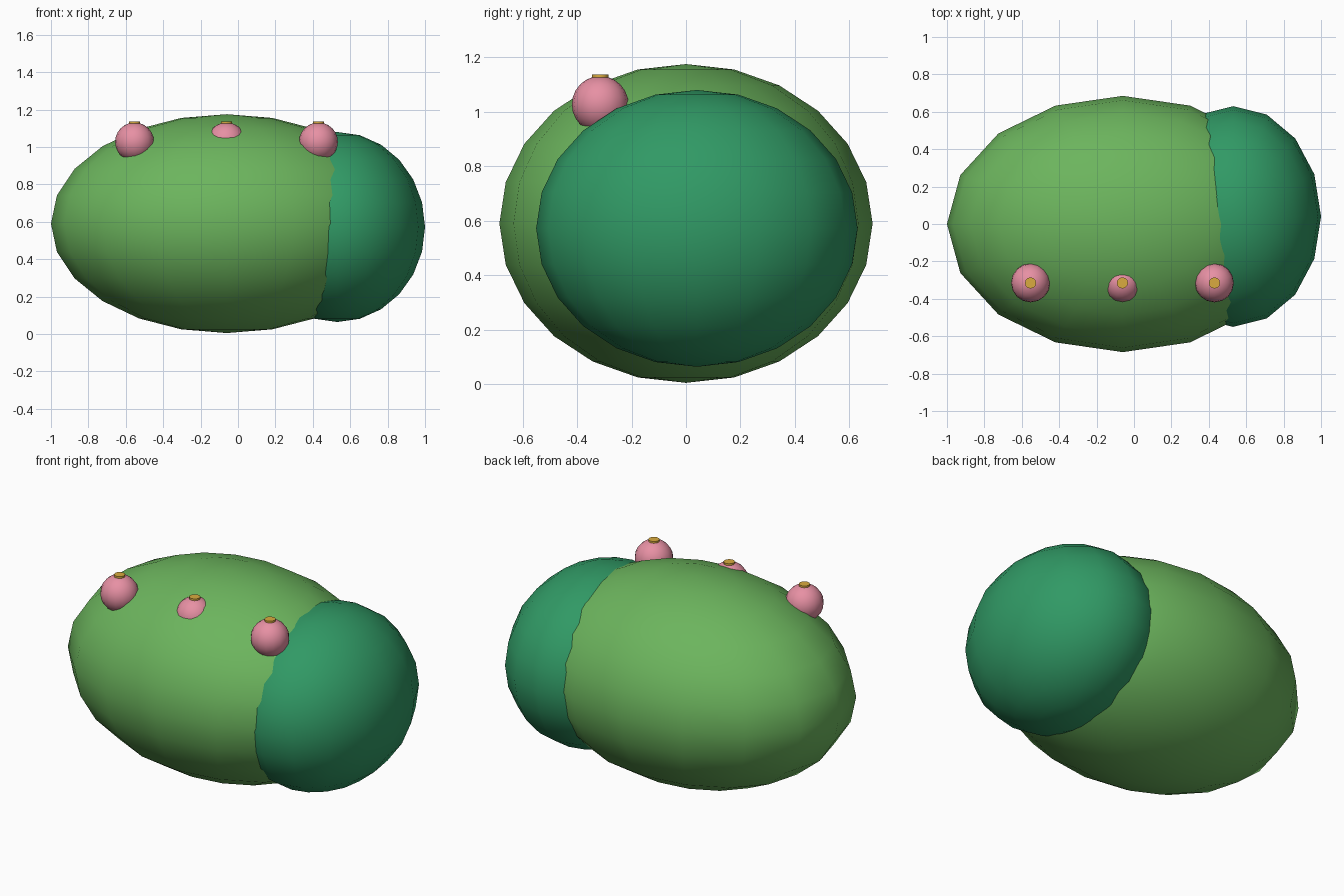
import bpy

if "Cube" in bpy.data.objects:
    bpy.data.objects.remove(bpy.data.objects["Cube"])


def material(name, color):
    m = bpy.data.materials.new(name)
    m.diffuse_color = (*color, 1)
    m.use_nodes = True
    m.node_tree.nodes["Principled BSDF"].inputs["Base Color"].default_value = m.diffuse_color
    return m


light_green = material("light_green", (0.15, 0.46, 0.11))
deep_green = material("deep_green", (0.03, 0.32, 0.13))
pink = material("pink", (0.80, 0.28, 0.37))
gold = material("gold", (0.70, 0.41, 0.05))


def ellipsoid(name, centre, radii, mat, segments=16, rings=12):
    bpy.ops.mesh.primitive_uv_sphere_add(
        segments=segments, ring_count=rings, radius=1, location=centre)
    ob = bpy.context.object
    ob.name = name
    ob.scale = radii
    bpy.ops.object.transform_apply(location=False, rotation=False, scale=True)
    bpy.ops.object.shade_smooth()
    ob.data.materials.append(mat)
    return ob


# Large body and the darker lobe at its right end
ellipsoid("body", (-0.06, 0, 0.59), (0.94, 0.685, 0.585), light_green)
ellipsoid("end_lobe", (0.53, 0.04, 0.572), (0.47, 0.59, 0.508), deep_green)

# Row of three flower buds with gold centres
for i, x in enumerate((-0.553, -0.062, 0.43), 1):
    ellipsoid(f"flower_{i}", (x, -0.315, 1.027), (0.104,) * 3, pink)
    bpy.ops.mesh.primitive_cylinder_add(
        vertices=12, radius=0.03, depth=0.022, location=(x, -0.315, 1.126))
    disc = bpy.context.object
    disc.name = f"flower_centre_{i}"
    disc.data.materials.append(gold)
    bpy.ops.object.shade_smooth_by_angle()
